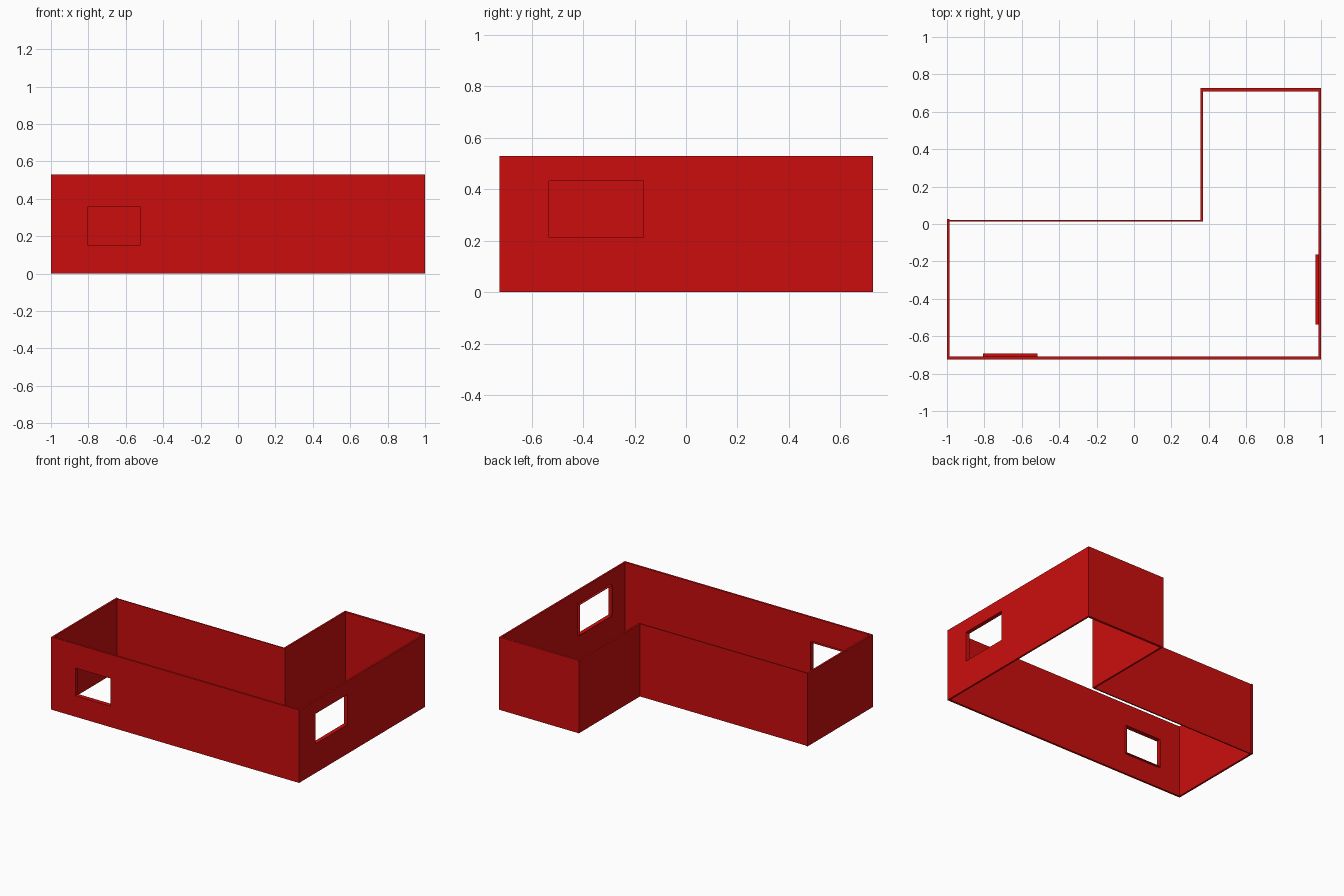
import bpy
import bmesh
from mathutils import Matrix, Vector

cube = bpy.data.objects.get("Cube")
if cube:
    bpy.data.objects.remove(cube)

HEIGHT = 0.53
red = bpy.data.materials.new("wall red")
red.use_nodes = True
red.diffuse_color = (0.6, 0.004, 0.004, 1)
red.node_tree.nodes["Principled BSDF"].inputs["Base Color"].default_value = red.diffuse_color


def rectangle(u0, u1, z0, z1):
    return [(u0, z0), (u1, z0), (u1, z1), (u0, z1)]


def panel(name, axis, outer, depth, hole=None):
    """Upright slab along x or y, from depth[0] to depth[1], with an optional opening."""
    def place(u, z):
        return Vector((u, depth[0], z)) if axis == "x" else Vector((depth[0], u, z))

    bm = bmesh.new()
    rim = [bm.verts.new(place(*p)) for p in outer]
    if hole:
        gap = [bm.verts.new(place(*p)) for p in hole]
        for i in range(4):
            j = (i + 1) % 4
            bm.faces.new((rim[i], rim[j], gap[j], gap[i]))
    else:
        bm.faces.new(rim)
    # Give the sheet its thickness, keeping the first side as the other cap
    grown = bmesh.ops.extrude_face_region(bm, geom=bm.faces[:], use_keep_orig=True)
    moved = [g for g in grown["geom"] if isinstance(g, bmesh.types.BMVert)]
    step = depth[1] - depth[0]
    shift = Vector((0, step, 0)) if axis == "x" else Vector((step, 0, 0))
    bmesh.ops.translate(bm, verts=moved, vec=shift)
    bmesh.ops.recalc_face_normals(bm, faces=bm.faces[:])
    mesh = bpy.data.meshes.new(name)
    bm.to_mesh(mesh)
    bm.free()
    mesh.materials.append(red)
    obj = bpy.data.objects.new(name, mesh)
    bpy.context.collection.objects.link(obj)
    return obj


def wall(name, axis, start, end, depth, hole=None):
    return panel(name, axis, rectangle(start, end, 0, HEIGHT), depth, hole)


def lining(name, axis, u0, u1, z0, z1, depth):
    """Thin window lining standing proud of the inner wall face."""
    t = 0.003
    outer = rectangle(u0 - t, u1 + t, z0 - t, z1 + t)
    return panel(name, axis, outer, depth, rectangle(u0, u1, z0, z1))


# Window openings: span along the wall, then height
front_window = (-0.805, -0.52, 0.153, 0.355)
side_window = (-0.533, -0.165, 0.212, 0.432)

# Outer walls of the L-shaped plan
wall("front_wall", "x", -1, 1, (-0.724, -0.709), rectangle(*front_window))
wall("left_side_wall", "y", -0.709, 0.709, (0.987, 1), rectangle(*side_window))
wall("back_wall", "x", 0.356, 1, (0.709, 0.726))
wall("right_side_wall", "y", -0.709, 0.027, (-1, -0.986))

# Walls of the inner corner
wall("inner_side_wall", "y", 0.013, 0.709, (0.356, 0.369))
wall("inner_back_wall", "x", -0.986, 0.356, (0.013, 0.022))

# Window linings
lining("front_window_lining", "x", *front_window, (-0.709, -0.692))
lining("side_window_lining", "y", *side_window, (0.970, 0.987))
